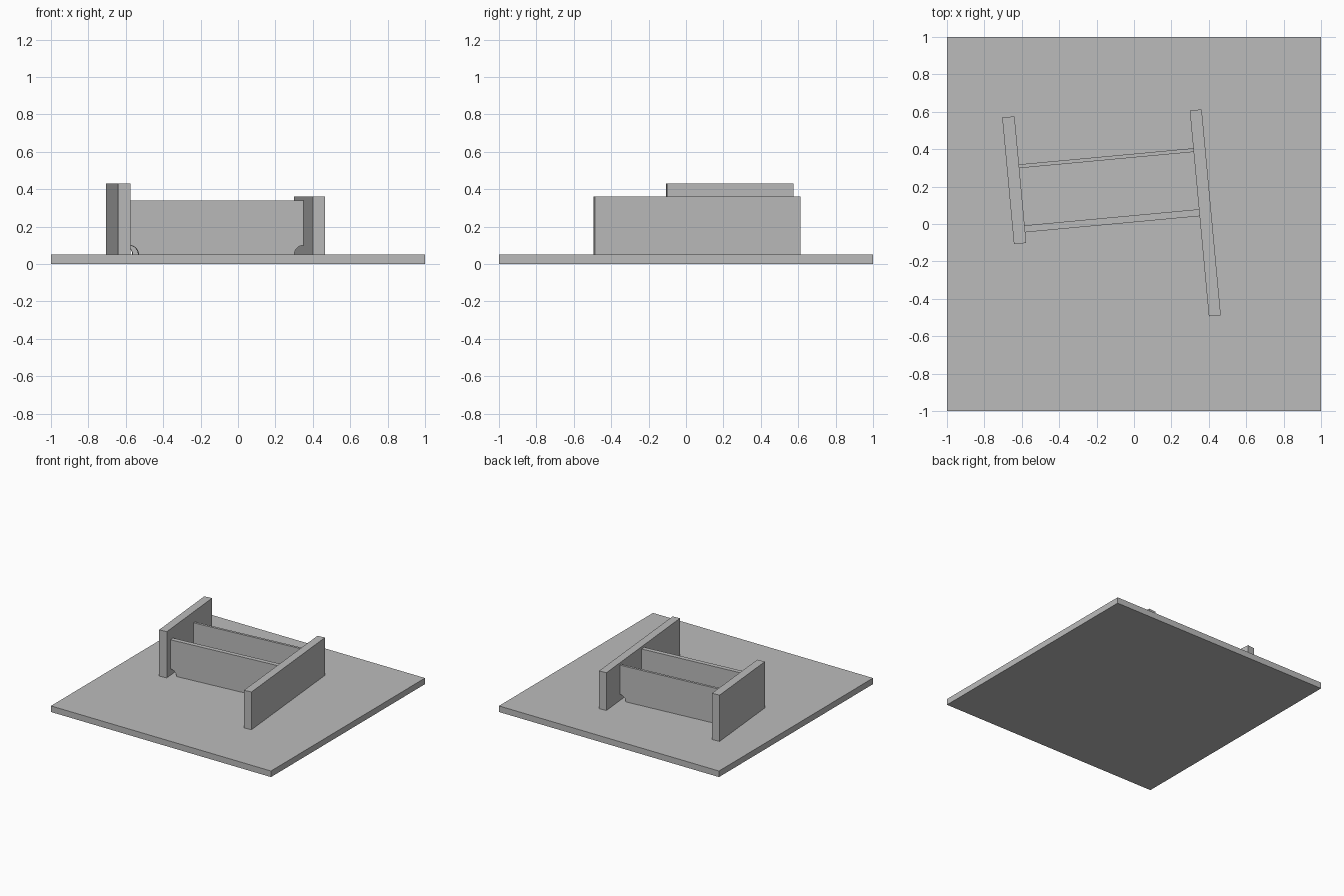
import bpy
from math import radians, sin, cos, pi
from mathutils import Matrix

cube = bpy.data.objects.get("Cube")
if cube:
    bpy.data.objects.remove(cube, do_unlink=True)

# Single grey steel colour
steel = bpy.data.materials.new("steel grey")
steel.use_nodes = True
GREY = (0.5, 0.5, 0.5, 1)
steel.diffuse_color = GREY
steel.node_tree.nodes["Principled BSDF"].inputs["Base Color"].default_value = GREY

FLOOR = 0.05                                  # top of the base plate
TURN = Matrix.Rotation(radians(5.3), 4, "Z")  # the frame is turned on the base


def plate(name, outline, y, thickness, turn=TURN):
    """Extrude an outline in the x-z plane symmetrically about y."""
    n = len(outline)
    verts = [turn @ Matrix.Translation((x, y + s * thickness / 2, z)).translation
             for s in (-1, 1) for x, z in outline]
    faces = [tuple(range(n)), tuple(reversed(range(n, 2 * n)))]
    faces += [(i, i + n, (i + 1) % n + n, (i + 1) % n) for i in range(n)]
    mesh = bpy.data.meshes.new(name)
    mesh.from_pydata(verts, [], faces)
    mesh.materials.append(steel)
    obj = bpy.data.objects.new(name, mesh)
    bpy.context.collection.objects.link(obj)
    return obj


def rectangle(x0, x1, z0, z1):
    return [(x0, z0), (x1, z0), (x1, z1), (x0, z1)]


def coped(x0, x1, z0, z1, r, steps=12):
    """Rectangle with a concave quarter circle cut from each lower corner."""
    arc = [i * pi / 2 / steps for i in range(steps + 1)]
    left = [(x0 + r * sin(a), z0 + r * cos(a)) for a in arc]
    right = [(x1 - r * cos(a), z0 + r * sin(a)) for a in arc]
    return left + right + [(x1, z1), (x0, z1)]


# Base plate
plate("base_plate", rectangle(-1, 1, 0, FLOOR), 0, 2, Matrix.Identity(4))

# Upright side plates
plate("right_side_plate", rectangle(-0.649, -0.583, FLOOR, 0.43), 0.292, 0.68)
plate("left_side_plate", rectangle(0.353, 0.417, FLOOR, 0.36), 0.024, 1.105)

# Cross ribs with coped lower corners
for name, y, thickness in (("front_rib", 0.028, 0.037), ("back_rib", 0.364, 0.02)):
    plate(name, coped(-0.583, 0.353, FLOOR, 0.34, 0.05), y, thickness)
